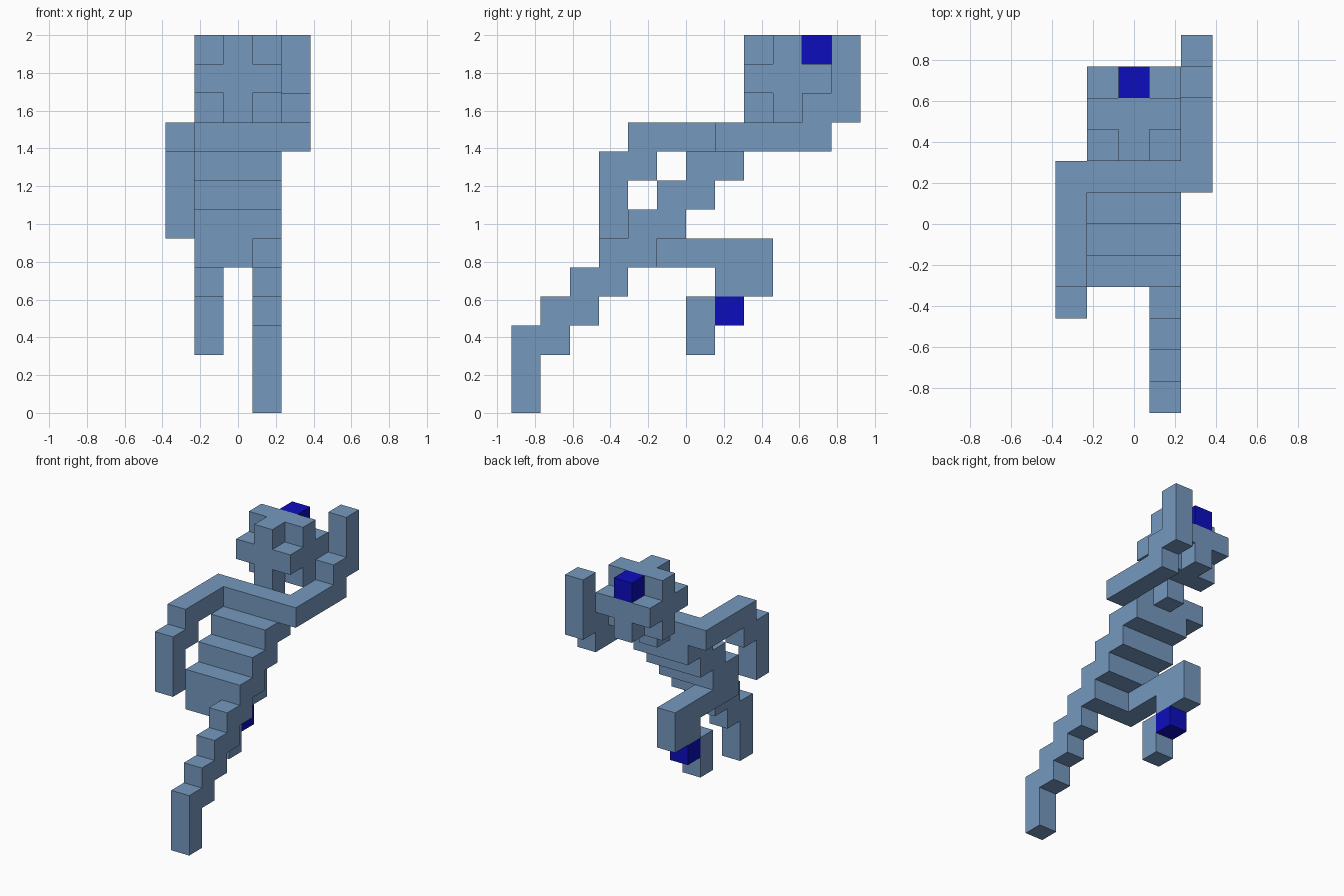
import bpy
import bmesh
from itertools import product
from mathutils import Vector

if "Cube" in bpy.data.objects:
    bpy.data.objects.remove(bpy.data.objects["Cube"], do_unlink=True)

U = 2 / 13                                  # edge of one block
ORIGIN = Vector((-2.5 * U, -6 * U, 0))      # corner of block (0, 0, 0)


def material(name, rgb):
    mat = bpy.data.materials.new(name)
    mat.use_nodes = True
    mat.diffuse_color = (*rgb, 1)
    mat.node_tree.nodes["Principled BSDF"].inputs["Base Color"].default_value = (*rgb, 1)
    return mat


STEEL = material("steel blue", (0.179, 0.319, 0.522))
DEEP = material("deep blue", (0.004, 0.004, 0.515))


def box(x, y, z):
    """Blocks in a range; each axis is one index or a (first, last) pair."""
    spans = [(a, a) if isinstance(a, int) else a for a in (x, y, z)]
    return set(product(*(range(lo, hi + 1) for lo, hi in spans)))


def part(name, cells, mat):
    """Closed skin around a set of blocks, with flat areas merged."""
    bm = bmesh.new()
    verts = {}

    def vert(p):
        if p not in verts:
            verts[p] = bm.verts.new(ORIGIN + Vector(p) * U)
        return verts[p]

    for cell in sorted(cells):
        for axis, side in product(range(3), (0, 1)):
            neighbour = list(cell)
            neighbour[axis] += 2 * side - 1
            if tuple(neighbour) in cells:
                continue
            a, b = (axis + 1) % 3, (axis + 2) % 3
            loop = []
            for da, db in ((0, 0), (1, 0), (1, 1), (0, 1)):
                p = list(cell)
                p[axis] += side
                p[a] += da
                p[b] += db
                loop.append(vert(tuple(p)))
            bm.faces.new(loop if side else loop[::-1])
    bmesh.ops.dissolve_limit(bm, angle_limit=0.01, verts=bm.verts[:], edges=bm.edges[:])
    mesh = bpy.data.meshes.new(name)
    bm.to_mesh(mesh)
    bm.free()
    mesh.materials.append(mat)
    bpy.context.collection.objects.link(bpy.data.objects.new(name, mesh))


# Torso: slabs stepping backwards as they rise, with the shoulders on top
part("hips", box((1, 3), 4, 5), STEEL)
part("torso", box((1, 3), (4, 5), 6) | box((1, 3), (5, 6), 7) | box((1, 3), (6, 7), 8), STEEL)
part("shoulders", box((1, 3), 7, 9), STEEL)
part("neck", box(2, 8, 9), STEEL)

# Head: cube of blocks without its corners, and one coloured block at the top back
corners = set(product((1, 3), (8, 10), (10, 12)))
knot = box(2, 10, 12)
part("head", box((1, 3), (8, 10), (10, 12)) - corners - knot, STEEL)
part("hair_knot", knot, DEEP)

# Arms: the right one reaches forward and hangs, the left one is raised behind
part("right_arm", box(0, (4, 7), 9) | box(0, (3, 4), 8) | box(0, 3, (6, 7)), STEEL)
part("left_arm", box(4, (7, 10), 9) | box(4, (10, 11), 10) | box(4, 11, (11, 12)), STEEL)

# Left leg: staircase down to the front foot
part("left_leg", box(3, 3, 5) | box(3, (2, 3), 4) | box(3, (1, 2), 3)
     | box(3, (0, 1), 2) | box(3, 0, (0, 1)), STEEL)

# Right leg: thigh back, knee down, coloured ankle, then the lifted foot
part("right_thigh", box(1, (5, 8), 5) | box(1, (7, 8), 4), STEEL)
part("right_ankle", box(1, 7, 3), DEEP)
part("right_foot", box(1, 6, (2, 3)), STEEL)
